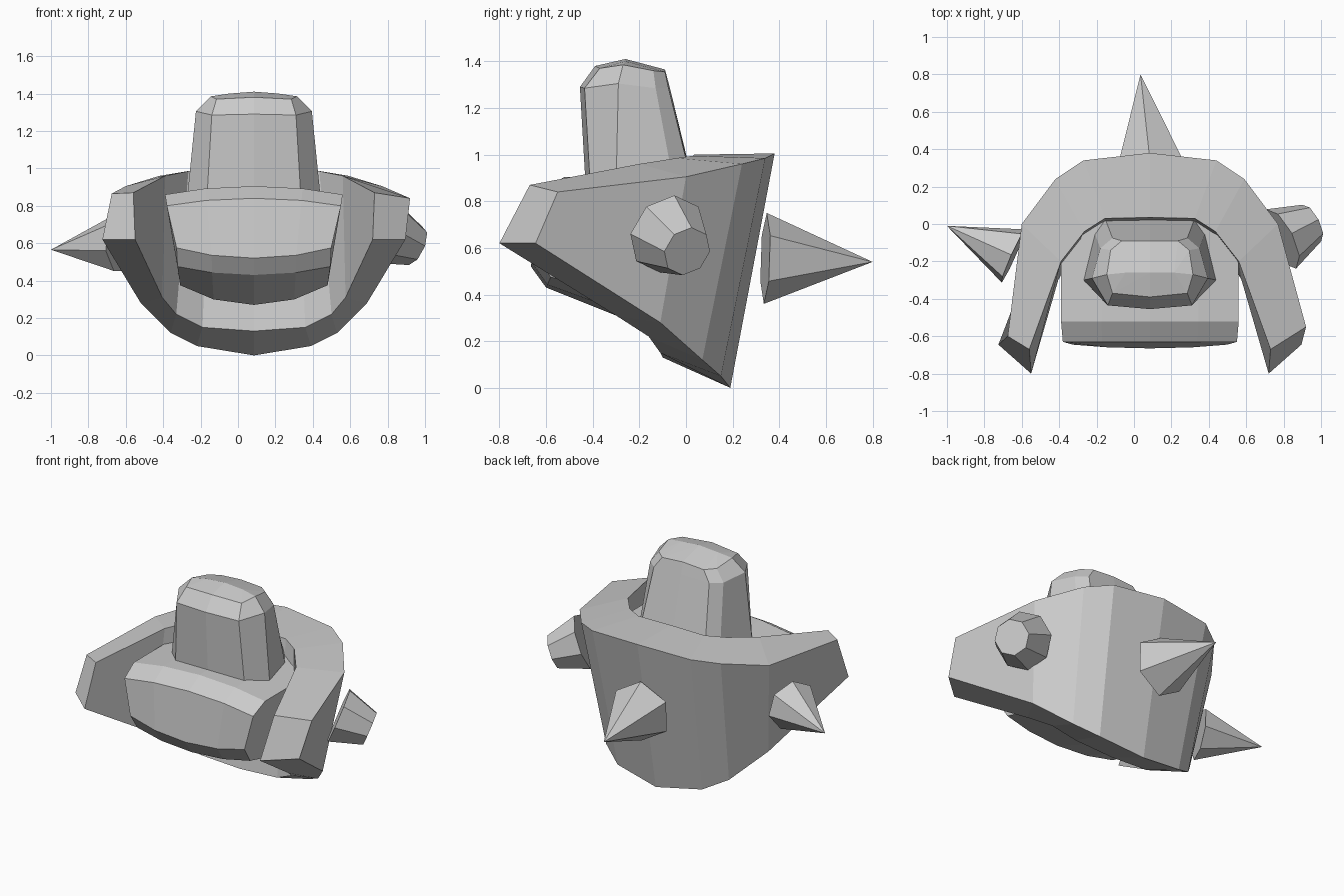
import bpy, bmesh
from mathutils import Vector

if "Cube" in bpy.data.objects:
    bpy.data.objects.remove(bpy.data.objects["Cube"])

CX = 0.085  # symmetry plane of the body


def make_object(name, bm):
    bmesh.ops.recalc_face_normals(bm, faces=bm.faces)
    mesh = bpy.data.meshes.new(name)
    bm.to_mesh(mesh)
    bm.free()
    obj = bpy.data.objects.new(name, mesh)
    bpy.context.collection.objects.link(obj)
    return obj


def loft(name, rings, tip=None):
    """Join closed rings in order; cap the ends (last one to a ridge if given)."""
    bm = bmesh.new()
    loops = [[bm.verts.new((x + CX, y, z)) for x, y, z in r] for r in rings]
    n = len(rings[0])
    for a, b in zip(loops, loops[1:]):
        for i in range(n):
            j = (i + 1) % n
            bm.faces.new((a[i], a[j], b[j], b[i]))
    bm.faces.new(loops[0])
    if tip:
        ridge = [bm.verts.new((x + CX, y, z)) for x, y, z in tip]
        bmesh.ops.convex_hull(bm, input=loops[-1] + ridge)
    else:
        bm.faces.new(loops[-1])
    return make_object(name, bm)


def flip(points):
    return [(-x, y, z) for x, y, z in points]


def spike(name, base, end, r1, r2, sides):
    """Cone or stud from base centre to end centre."""
    a, b = Vector(base), Vector(end)
    d = b - a
    bm = bmesh.new()
    bmesh.ops.create_cone(bm, cap_ends=True, segments=sides, radius1=r1,
                          radius2=r2, depth=d.length)
    rot = d.to_track_quat('Z', 'Y').to_matrix()
    for v in bm.verts:
        v.co = rot @ v.co + (a + b) / 2
    bmesh.ops.remove_doubles(bm, verts=bm.verts, dist=1e-4)
    return make_object(name, bm)


# U-shaped shell: outer top, outer bottom, inner bottom, inner top per station
half = [
    [(0.355, 0.34, 0.985), (0.305, 0.15, 0.05), (0.275, -0.11, 0.15), (0.24, 0.03, 0.995)],
    [(0.505, 0.24, 0.96), (0.445, 0.07, 0.12), (0.415, -0.16, 0.22), (0.35, -0.04, 0.985)],
    [(0.685, 0.0, 0.905), (0.605, -0.11, 0.28), (0.49, -0.30, 0.31), (0.475, -0.20, 0.96)],
    [(0.835, -0.55, 0.84), (0.81, -0.645, 0.62), (0.635, -0.80, 0.62), (0.645, -0.67, 0.87)],
]
middle = [(0, 0.38, 1.005), (0, 0.19, 0.0), (0, -0.10, 0.13), (0, 0.035, 1.0)]
left = [flip(s) for s in reversed(half)]
left[0][0] = (-0.76, -0.60, 0.865)  # left tip leans in slightly
loft("outer_shell", left + [middle] + half)

# Curved block held inside the shell: (y, z) profiles at the middle and sides
centre = [(0.05, 0.905), (-0.52, 0.905), (-0.63, 0.84), (-0.665, 0.52),
          (-0.60, 0.43), (-0.20, 0.27), (0.05, 0.27)]
side = [(0.05, 0.86), (-0.52, 0.86), (-0.63, 0.80), (-0.645, 0.575),
        (-0.58, 0.475), (-0.20, 0.375), (0.05, 0.375)]
top_to_bottom = (1, 1, 0.98, 0.87, 0.86, 0.83, 0.83)


def block_ring(x, t):
    return [(x * w, c[0] + (s[0] - c[0]) * t, c[1] + (s[1] - c[1]) * t)
            for c, s, w in zip(centre, side, top_to_bottom)]


loft("inner_block", [block_ring(x, t) for x, t in
                     ((-0.475, 1), (-0.26, 0.28), (0, 0), (0.26, 0.28), (0.475, 1))])


# Tapered neck with a chamfered, slightly ridged top
def ring(front, pts, back):
    return [front] + pts + [back] + flip(reversed(pts))


loft("neck_post", [
    ring((0, -0.43, 0.86), [(0.25, -0.41, 0.86), (0.355, -0.30, 0.86),
         (0.295, -0.05, 0.86), (0.24, 0.03, 0.86)], (0, 0.035, 0.86)),
    ring((0, -0.455, 1.29), [(0.225, -0.435, 1.285), (0.31, -0.29, 1.305),
         (0.265, -0.13, 1.285), (0.20, -0.075, 1.285)], (0, -0.07, 1.29)),
    ring((0, -0.39, 1.38), [(0.20, -0.37, 1.37), (0.23, -0.27, 1.385),
         (0.21, -0.14, 1.36), (0.15, -0.09, 1.355)], (0, -0.09, 1.365)),
], tip=[(-0.13, -0.26, 1.40), (0, -0.26, 1.41), (0.13, -0.26, 1.40)])

# Spikes and the blunt stud
spike("back_spike", (0.085, 0.34, 0.555), (0.035, 0.80, 0.54), 0.195, 0, 6)
spike("left_spike", (-0.645, -0.17, 0.595), (-1.0, -0.01, 0.565), 0.16, 0, 7)
spike("right_stud", (0.785, -0.08, 0.66), (0.95, 0.005, 0.585), 0.178, 0.11, 8)
